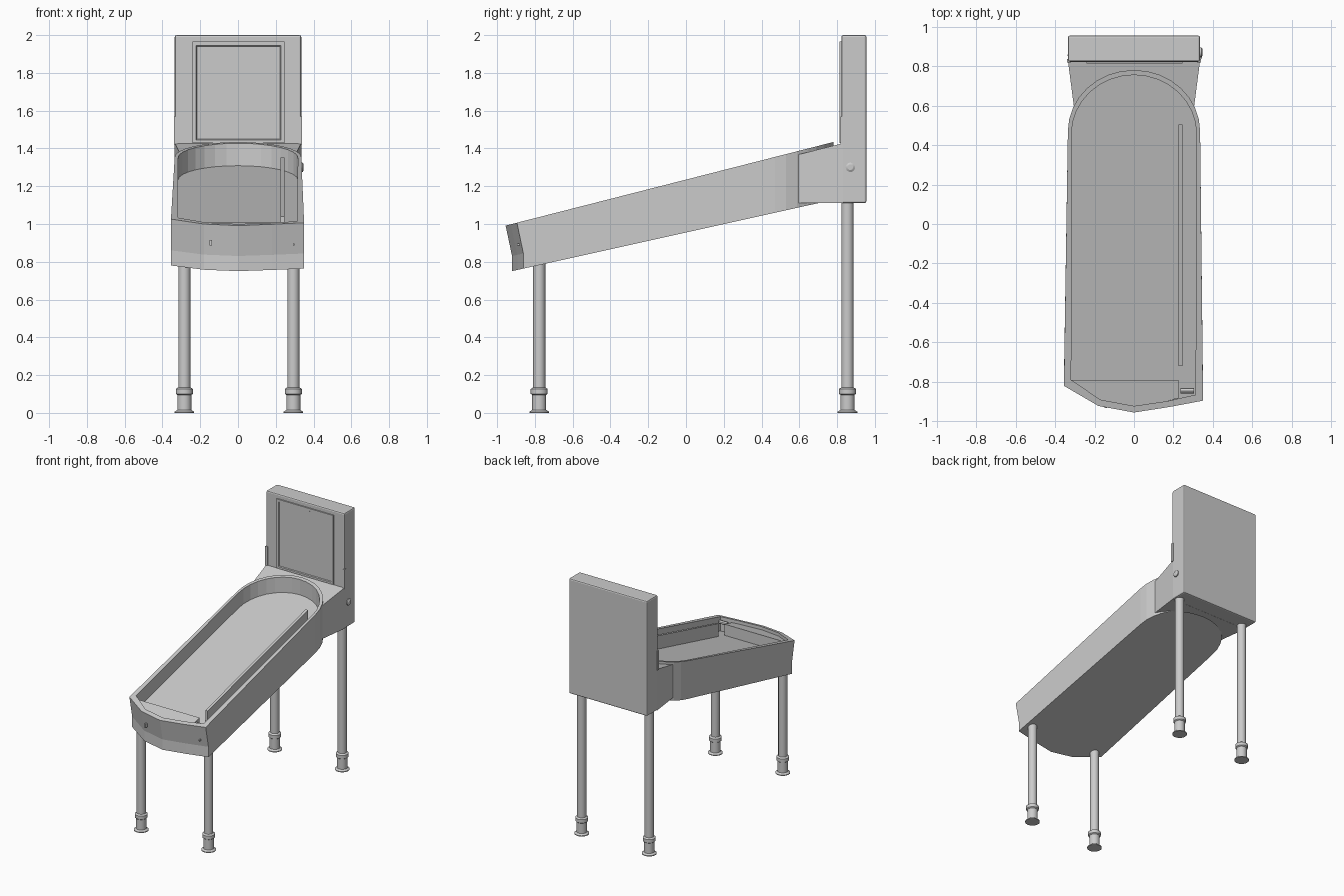
import bpy, bmesh
from math import sin, cos, pi

cube = bpy.data.objects.get("Cube")
if cube:
    bpy.data.objects.remove(cube)

grey = bpy.data.materials.new("plain grey")
grey.use_nodes = True
grey.diffuse_color = (0.6, 0.6, 0.6, 1)
grey.node_tree.nodes["Principled BSDF"].inputs["Base Color"].default_value = (0.6, 0.6, 0.6, 1)


def finish(name, bm, smooth=False, bevel=0):
    bmesh.ops.recalc_face_normals(bm, faces=bm.faces)
    mesh = bpy.data.meshes.new(name)
    bm.to_mesh(mesh)
    bm.free()
    mesh.materials.append(grey)
    ob = bpy.data.objects.new(name, mesh)
    bpy.context.collection.objects.link(ob)
    if bevel:
        mod = ob.modifiers.new("soft edges", 'BEVEL')
        mod.width, mod.segments = bevel, 2
    if smooth:
        bpy.ops.object.select_all(action='DESELECT')
        ob.select_set(True)
        bpy.context.view_layer.objects.active = ob
        bpy.ops.object.shade_smooth_by_angle()
    return ob


def loft(name, loops, **kw):
    """Skin a stack of equal-length closed loops and cap both ends."""
    bm = bmesh.new()
    rings = [[bm.verts.new(p) for p in loop] for loop in loops]
    n = len(rings[0])
    for a, b in zip(rings, rings[1:]):
        for i in range(n):
            j = (i + 1) % n
            bm.faces.new((a[i], a[j], b[j], b[i]))
    bm.faces.new(rings[0])
    bm.faces.new(rings[-1])
    return finish(name, bm, **kw)


def prism(name, outline, low, high, **kw):
    return loft(name, [[(x, y, f(y)) for x, y in outline] for f in (low, high)], **kw)


def box(name, x0, x1, y0, y1, z0, z1, **kw):
    return prism(name, [(x0, y0), (x1, y0), (x1, y1), (x0, y1)],
                 lambda y: z0, lambda y: z1, **kw)


# Sloping planes of the table
def rim(y): return 1.235 + 0.255 * y
def floor(y): return 1.12 + 0.25 * y
def under(y): return 0.955 + 0.222 * y


def arc(rx, ry, cy, steps=16):
    return [(rx * cos(pi * i / steps), cy + ry * sin(pi * i / steps)) for i in range(steps + 1)]


# Cabinet: hollow tray with pointed front and rounded back
outer_front = [(-.355, -.82), (-.18, -.922), (0, -.955), (.18, -.927), (.35, -.895)]
inner_front = [(-.318, -.79), (-.17, -.89), (0, -.922), (.17, -.897), (.312, -.865)]
outer = outer_front + arc(.335, .31, .47)
inner = inner_front + arc(.317, .3, .455)
tucked = [(x, y + .034 if y < -.5 else y) for x, y in outer]
loft("cabinet", [
    [(x, y, under(y)) for x, y in tucked],
    [(x, y, under(y) + .08) for x, y in tucked],
    [(x, y, rim(y)) for x, y in outer],
    [(x, y, rim(y)) for x, y in inner],
    [(x, y, floor(y)) for x, y in inner]])

# Neck joining the cabinet to the backbox, hollowed to fit the rounded end
curve = [p for p in arc(.328, .303, .467, 32) if p[1] > .57]
prism("neck", curve + [(-.335, .83), (.335, .83)],
      lambda y: 1.11, lambda y: 1.216 + .255 * y)

# Backbox with framed panel
box("backbox", -.335, .335, .822, .955, 1.11, 2.0, bevel=.01)


def rect(x0, x1, z0, z1, y):
    return [(x0, y, z0), (x1, y, z0), (x1, y, z1), (x0, y, z1)]


loft("panel_frame", [rect(-.24, .245, 1.43, 1.965, .83), rect(-.24, .245, 1.43, 1.965, .812),
                     rect(-.222, .227, 1.445, 1.945, .812), rect(-.218, .223, 1.449, 1.941, .819)])

for side in (-1, 1):
    xs = sorted((side * .32, side * .339))
    box("hinge_strip", *xs, .817, .835, 1.42, 1.57)

# Playfield fittings
prism("lane_divider", [(.225, -.72), (.245, -.72), (.245, .505), (.225, .505)],
      floor, lambda y: rim(y) - .012)
prism("apron", [(-.318, -.79), (.225, -.79), (.225, -.882)] + inner_front[3:0:-1],
      floor, lambda y: rim(y) - .025)


def turned(name, profile, centre, axis='z', sides=24):
    """Revolve (radius, height) pairs about an axis."""
    cx, cy, cz = centre
    loops = []
    for r, h in profile:
        ring = [(r * cos(2 * pi * i / sides), r * sin(2 * pi * i / sides)) for i in range(sides)]
        loops.append([(cx + a, cy + b, cz + h) if axis == 'z' else
                      (cx + h, cy + a, cz + b) for a, b in ring])
    return loft(name, loops, smooth=True)


turned("plunger", [(.013, 0), (.013, .07)], (.235, -.845, .985), 'x', 12)
turned("side_knob", [(.025, 0), (.025, .012), (.015, .018)], (.33, .87, 1.3), 'x', 16)

# Front slots
box("coin_slot", -.15, -.138, -.931, -.91, .885, .915)
box("plunger_slot", .291, .299, -.896, -.87, .885, .897)

# Legs with collars and flared feet
foot = [(.052, 0), (.052, .006), (.037, .016), (.037, .095), (.045, .101), (.045, .127), (.032, .135)]
for y, top in ((-.777, .8), (.855, 1.12)):
    for x in (-.284, .293):
        turned("leg", foot + [(.032, top)], (x, y, 0))
